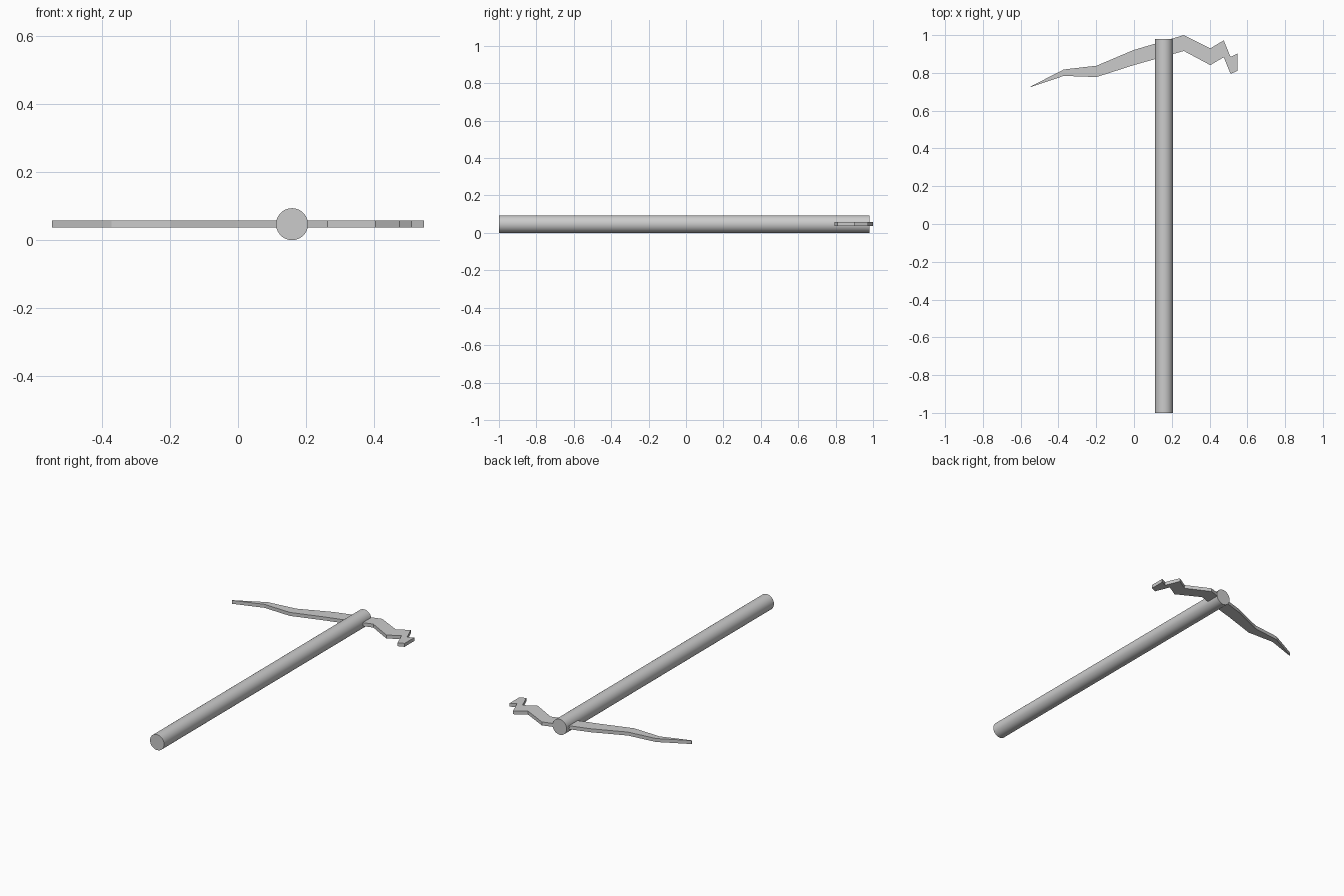
import bpy, bmesh, math

if "Cube" in bpy.data.objects:
    bpy.data.objects.remove(bpy.data.objects["Cube"])

Z = 0.047  # shared centre height of handle and blade

# Handle: smooth round rod lying along y
bpy.ops.mesh.primitive_cylinder_add(vertices=48, radius=0.047, depth=1.98,
                                    location=(0.159, -0.01, Z),
                                    rotation=(math.pi / 2, 0, 0))
handle = bpy.context.object
handle.name = "handle"
bpy.ops.object.shade_smooth_by_angle(angle=math.radians(40))

# Blade: stations of (x, upper y, lower y) from the pointed tip to the jagged end
stations = [(-0.547, 0.728, 0.725), (-0.372, 0.818, 0.784), (-0.198, 0.838, 0.778),
            (-0.005, 0.920, 0.840), (0.264, 1.000, 0.916), (0.404, 0.930, 0.841),
            (0.475, 0.972, 0.883), (0.511, 0.885, 0.795), (0.547, 0.902, 0.810)]
half = 0.0105

bm = bmesh.new()
rows = [[bm.verts.new((x, y, Z - half)) for y in (up, low)] for x, up, low in stations]
for a, b in zip(rows, rows[1:]):
    bm.faces.new((a[0], a[1], b[1], b[0]))
# Extrude the flat outline to the blade thickness
ext = bmesh.ops.extrude_face_region(bm, geom=bm.faces[:])
top = [v for v in ext["geom"] if isinstance(v, bmesh.types.BMVert)]
bmesh.ops.translate(bm, verts=top, vec=(0, 0, 2 * half))
bmesh.ops.recalc_face_normals(bm, faces=bm.faces)
mesh = bpy.data.meshes.new("blade")
bm.to_mesh(mesh)
bm.free()
blade = bpy.data.objects.new("blade", mesh)
bpy.context.collection.objects.link(blade)
